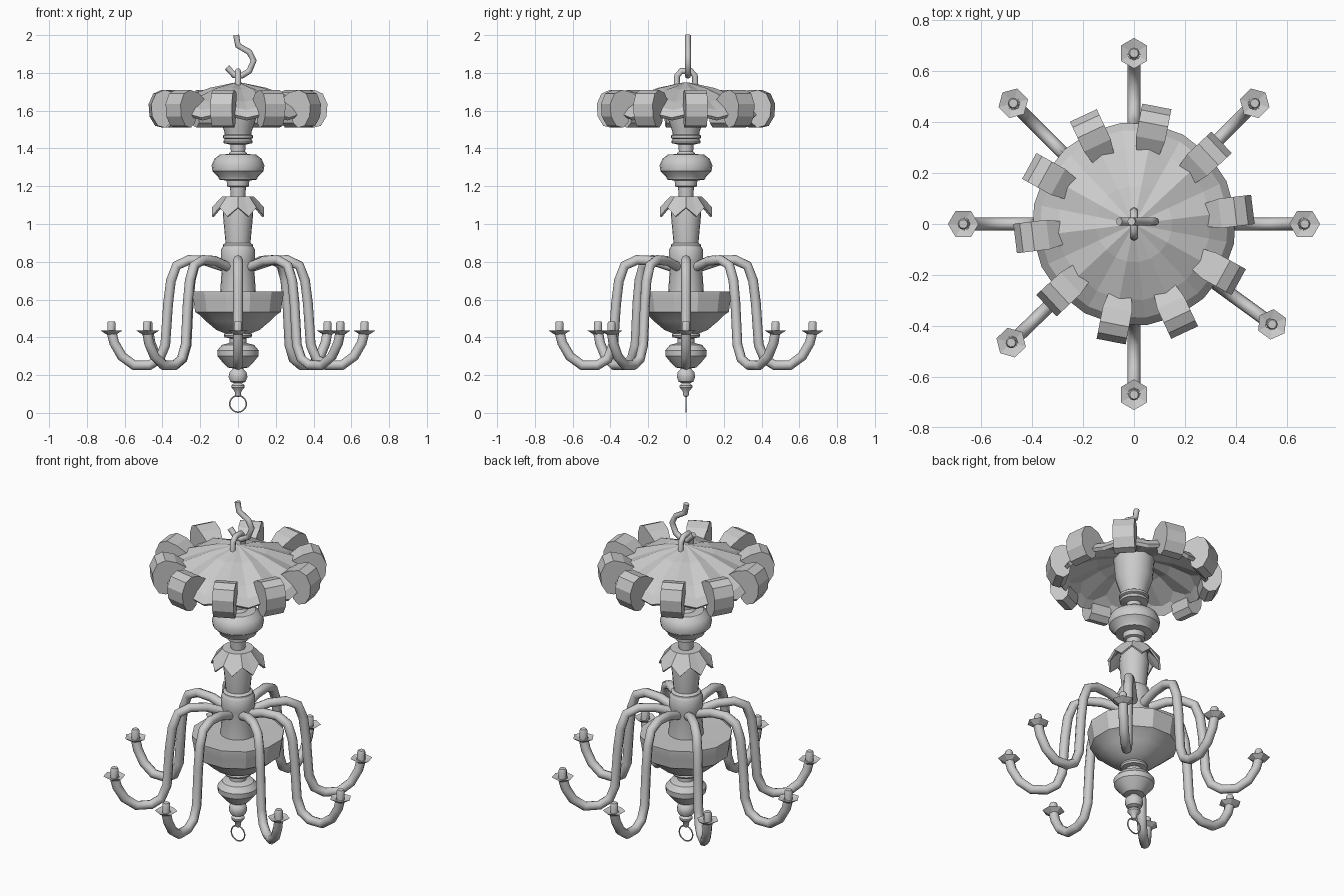
import bpy, bmesh
from math import sin, cos, pi, radians

if "Cube" in bpy.data.objects:
    bpy.data.objects.remove(bpy.data.objects["Cube"])


def finish(name, bm, smooth=None):
    """Turn a bmesh into an object, optionally smooth by angle."""
    bmesh.ops.recalc_face_normals(bm, faces=bm.faces)
    me = bpy.data.meshes.new(name)
    bm.to_mesh(me)
    bm.free()
    ob = bpy.data.objects.new(name, me)
    bpy.context.collection.objects.link(ob)
    if smooth:
        bpy.ops.object.select_all(action='DESELECT')
        ob.select_set(True)
        bpy.context.view_layer.objects.active = ob
        bpy.ops.object.shade_smooth_by_angle(angle=radians(smooth))
    return ob


def lathe(name, profile, sides=20, smooth=35, turn=0.0, centre=(0, 0), shape=None):
    """Revolve (radius, z) points; shape(i, r, z) may alter each column."""
    bm = bmesh.new()
    rings = []
    for r, z in profile:
        ring = []
        for i in range(sides):
            rr, zz = shape(i, r, z) if shape else (r, z)
            a = turn + 2 * pi * i / sides
            ring.append(bm.verts.new((centre[0] + rr * cos(a), centre[1] + rr * sin(a), zz)))
        rings.append(ring)
    for lo, hi in zip(rings, rings[1:]):
        for i in range(sides):
            j = (i + 1) % sides
            bm.faces.new((lo[i], lo[j], hi[j], hi[i]))
    bm.faces.new(rings[0])
    bm.faces.new(rings[-1])
    return finish(name, bm, smooth)


def tube(name, points, radius):
    """Eight-sided pipe along a path of 3D points."""
    cu = bpy.data.curves.new(name, 'CURVE')
    cu.dimensions = '3D'
    cu.bevel_depth = radius
    cu.bevel_resolution = 2
    cu.use_fill_caps = True
    sp = cu.splines.new('POLY')
    sp.points.add(len(points) - 1)
    for p, co in zip(sp.points, points):
        p.co = (*co, 1)
    ob = bpy.data.objects.new(name, cu)
    bpy.context.collection.objects.link(ob)
    bpy.ops.object.select_all(action='DESELECT')
    ob.select_set(True)
    bpy.context.view_layer.objects.active = ob
    bpy.ops.object.convert(target='MESH')
    bpy.ops.object.shade_smooth_by_angle(angle=radians(50))


# Fluted canopy: thin conical shell with ten raised ribs
def flute(i, r, z):
    return r, z + (0.04 * r if i % 2 == 0 else -0.03 * r)


lathe("canopy", [(0.01, 1.75), (0.15, 1.715), (0.30, 1.655), (0.37, 1.615), (0.40, 1.575),
                 (0.385, 1.56), (0.35, 1.60), (0.20, 1.665), (0.05, 1.70)],
      20, None, radians(7), shape=flute)

# Scrolls curling over the canopy rim
scroll = [(0.28, 1.655), (0.34, 1.695), (0.40, 1.71), (0.445, 1.69), (0.47, 1.635),
          (0.465, 1.57), (0.435, 1.52), (0.395, 1.51), (0.365, 1.535), (0.355, 1.59)]
for k in range(10):
    a = radians(7 + 36 * k)
    bm = bmesh.new()
    sides = []
    for s in (-1, 1):
        row = []
        for r, z in scroll:
            w = s * (0.058 if r > 0.33 else 0.045)
            row.append(bm.verts.new((r * cos(a) - w * sin(a), r * sin(a) + w * cos(a), z)))
        sides.append(row)
        bm.faces.new(row)
    n = len(scroll)
    for i in range(n):
        j = (i + 1) % n
        bm.faces.new((sides[0][i], sides[0][j], sides[1][j], sides[1][i]))
    finish(f"canopy_scroll_{k + 1}", bm)

# Turned central stem, from the top down
lathe("canopy_cup", [(0.11, 1.69), (0.10, 1.57), (0.073, 1.49), (0.07, 1.475), (0.08, 1.468),
                     (0.08, 1.455), (0.07, 1.45), (0.078, 1.44), (0.075, 1.428), (0.04, 1.42),
                     (0.038, 1.385), (0.05, 1.37), (0.05, 1.35)])
lathe("upper_bulb", [(0.05, 1.37), (0.095, 1.368), (0.125, 1.345), (0.14, 1.31), (0.135, 1.28),
                     (0.105, 1.25), (0.10, 1.235), (0.06, 1.23), (0.058, 1.20), (0.042, 1.195),
                     (0.038, 1.13)])


# Scalloped skirt with pointed petals
def petals(i, r, z):
    if r < 0.10:
        return r, z
    return (r, z - 0.04) if i % 2 else (r - 0.012, z + 0.008)


lathe("petal_skirt", [(0.04, 1.145), (0.085, 1.145), (0.15, 1.08), (0.14, 1.075), (0.078, 1.125)],
      16, None, shape=petals)
lathe("middle_column", [(0.07, 1.14), (0.08, 1.05), (0.066, 0.90), (0.08, 0.89), (0.08, 0.88),
                        (0.07, 0.875)])
lathe("arm_hub", [(0.08, 0.88), (0.09, 0.865), (0.09, 0.80), (0.085, 0.78), (0.095, 0.63)])

# Faceted bowl and turned finial
lathe("bowl", [(0.02, 0.64), (0.25, 0.643), (0.25, 0.63), (0.243, 0.59), (0.235, 0.535),
               (0.21, 0.518), (0.175, 0.485), (0.12, 0.44), (0.07, 0.42), (0.02, 0.42)],
      12, 20, radians(15))
lathe("lower_bulb", [(0.07, 0.425), (0.075, 0.41), (0.07, 0.40), (0.045, 0.395), (0.045, 0.37),
                     (0.085, 0.36), (0.11, 0.33), (0.108, 0.30), (0.075, 0.26), (0.055, 0.24),
                     (0.025, 0.235), (0.025, 0.22)])
lathe("finial", [(0.025, 0.235), (0.045, 0.215), (0.05, 0.19), (0.04, 0.165), (0.022, 0.157),
                 (0.035, 0.145), (0.035, 0.135), (0.018, 0.115), (0.014, 0.09), (0.006, 0.085)], 14)

# Pull ring at the bottom
bpy.ops.mesh.primitive_torus_add(major_radius=0.044, minor_radius=0.004, major_segments=20,
                                 minor_segments=6, location=(0, 0, 0.048),
                                 rotation=(pi / 2, 0, 0))
bpy.context.object.name = "pull_ring"
bpy.ops.object.shade_smooth_by_angle(angle=radians(50))

# Eight arms, each with a hexagonal drip pan and candle holder
arm = [(0.05, 0.765), (0.11, 0.785), (0.17, 0.805), (0.26, 0.81), (0.325, 0.78), (0.355, 0.70),
       (0.37, 0.58), (0.385, 0.36), (0.415, 0.285), (0.47, 0.252), (0.55, 0.252), (0.615, 0.30),
       (0.655, 0.37), (0.67, 0.43)]
for k, deg in enumerate((0, 45, 90, 135, 180, 224, 270, 324)):
    a = radians(deg)
    tube(f"arm_{k + 1}", [(r * cos(a), r * sin(a), z) for r, z in arm], 0.026)
    c = (0.67 * cos(a), 0.67 * sin(a))
    lathe(f"drip_pan_{k + 1}", [(0.025, 0.415), (0.06, 0.437), (0.02, 0.427)],
          6, None, a, c)
    lathe(f"candle_holder_{k + 1}", [(0.022, 0.42), (0.022, 0.475), (0.017, 0.485)], 10, 35, a, c)

# Eye loop on the canopy and ceiling hook through it
tube("eye_loop", [(0, y, z) for y, z in [(-0.05, 1.72), (-0.047, 1.785), (-0.025, 1.81),
                                         (0.025, 1.81), (0.047, 1.785), (0.05, 1.72)]], 0.016)
tube("ceiling_hook", [(x, 0.01, z) for x, z in [(-0.01, 2.0), (0.0, 1.945), (0.06, 1.91),
                                               (0.083, 1.865), (0.06, 1.81), (0.02, 1.785),
                                               (-0.02, 1.787), (-0.058, 1.83)]], 0.016)
